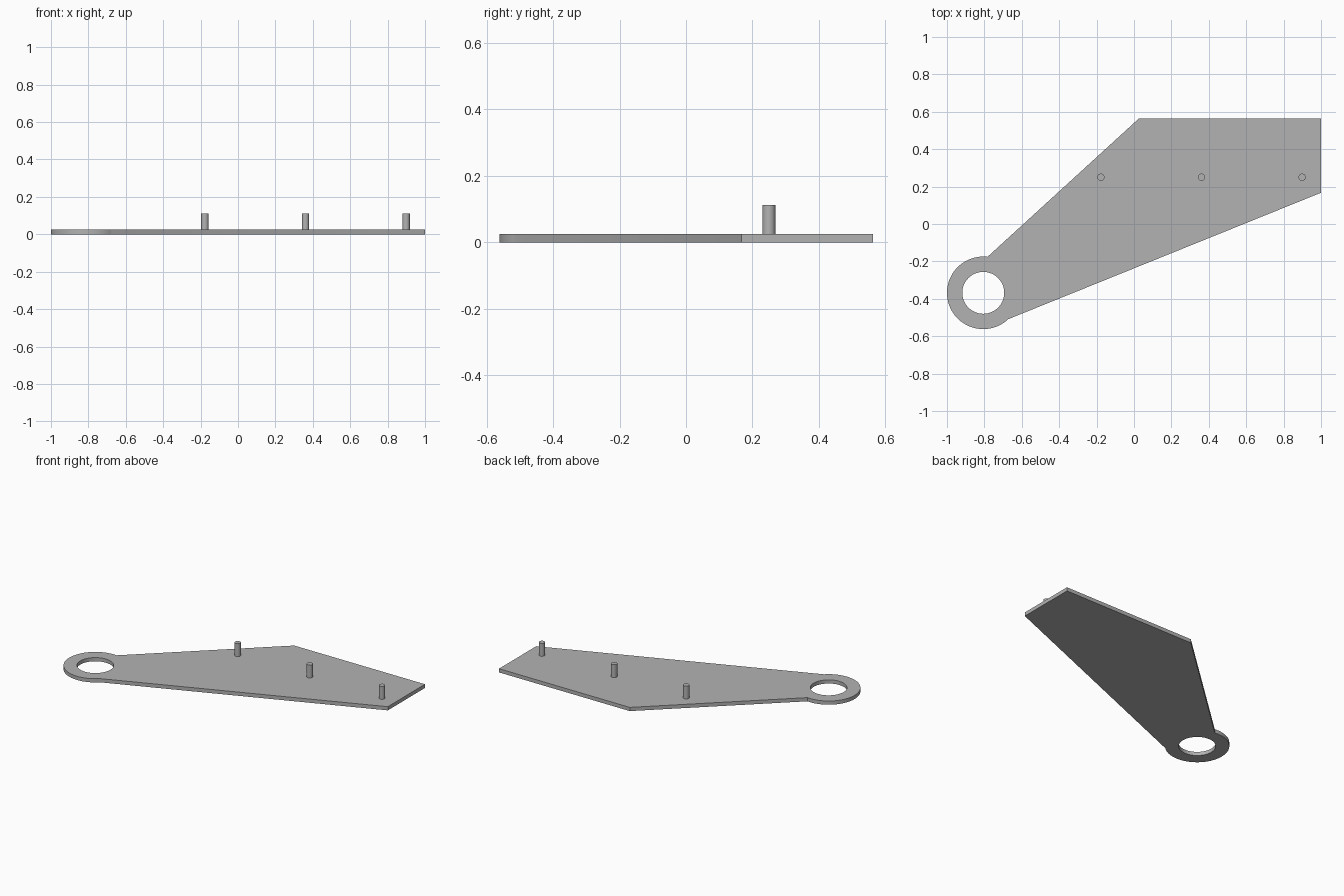
import bpy, bmesh
from math import sin, cos, radians

cube = bpy.data.objects.get("Cube")
if cube:
    bpy.data.objects.remove(cube)

THICK = 0.025
EYE = (-0.806, -0.368)

grey = bpy.data.materials.new("plain_grey")
grey.use_nodes = True
grey.diffuse_color = (0.45, 0.45, 0.45, 1)
bsdf = next(n for n in grey.node_tree.nodes if n.type == 'BSDF_PRINCIPLED')
bsdf.inputs["Base Color"].default_value = grey.diffuse_color


def arc(radius, start, end, steps):
    angles = [radians(start + (end - start) * i / steps) for i in range(steps + 1)]
    return [(EYE[0] + radius * cos(a), EYE[1] + radius * sin(a)) for a in angles]


def finish(bm, name):
    bmesh.ops.recalc_face_normals(bm, faces=bm.faces)
    mesh = bpy.data.meshes.new(name)
    bm.to_mesh(mesh)
    bm.free()
    mesh.materials.append(grey)
    obj = bpy.data.objects.new(name, mesh)
    bpy.context.collection.objects.link(obj)
    bpy.ops.object.select_all(action='DESELECT')
    obj.select_set(True)
    bpy.context.view_layer.objects.active = obj
    bpy.ops.object.shade_smooth_by_angle(angle=radians(30))
    return obj


# Flat plate: tapered arm running into a round eye with a hole
outline = arc(0.194, 83.2, 313.4, 48) + [(1, 0.167), (1, 0.563), (0.025, 0.563)]
hole = arc(0.112, 0, 360, 64)[:-1]
bm = bmesh.new()
edges = []
for loop in (outline, hole):
    verts = [bm.verts.new((x, y, 0)) for x, y in loop]
    edges += [bm.edges.new((verts[i - 1], v)) for i, v in enumerate(verts)]
bmesh.ops.triangle_fill(bm, edges=edges, use_beauty=True, normal=(0, 0, 1))
top = bmesh.ops.extrude_face_region(bm, geom=bm.faces[:], use_keep_orig=True)
bmesh.ops.translate(bm, vec=(0, 0, THICK),
                    verts=[g for g in top["geom"] if isinstance(g, bmesh.types.BMVert)])
finish(bm, "arm_plate")

# Row of three upright pins
PIN_TOP = 0.112
for name, x in (("right_pin", -0.177), ("middle_pin", 0.361), ("left_pin", 0.899)):
    bm = bmesh.new()
    height = PIN_TOP - THICK
    bmesh.ops.create_cone(bm, cap_ends=True, segments=32, radius1=0.0195,
                          radius2=0.0195, depth=height)
    bmesh.ops.translate(bm, vec=(x, 0.25, THICK + height / 2), verts=bm.verts)
    finish(bm, name)
